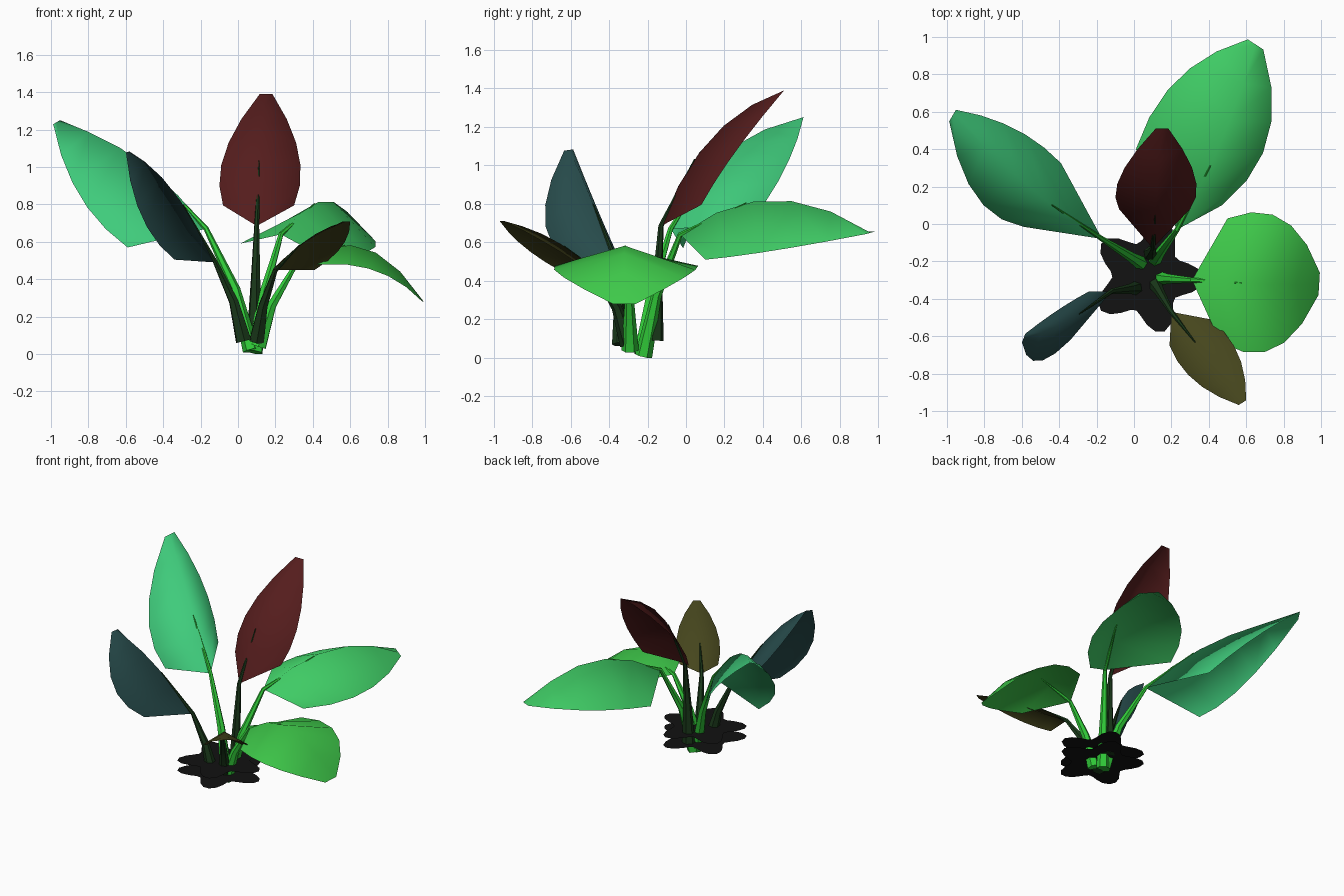
import bpy, bmesh
from math import sin, cos, radians
from mathutils import Vector as V

if "Cube" in bpy.data.objects:
    bpy.data.objects.remove(bpy.data.objects["Cube"])


def material(name, rgb):
    m = bpy.data.materials.new(name)
    m.diffuse_color = (*rgb, 1)
    m.use_nodes = True
    m.node_tree.nodes["Principled BSDF"].inputs["Base Color"].default_value = m.diffuse_color
    return m


def mesh_object(name, bm, mat, smooth=True):
    me = bpy.data.meshes.new(name)
    bm.to_mesh(me)
    bm.free()
    me.materials.append(mat)
    for p in me.polygons:
        p.use_smooth = smooth
    bpy.context.collection.objects.link(bpy.data.objects.new(name, me))


def through(a, b, c, t):
    # point on the parabola through a (start), b (middle), c (end)
    return a * (1 - t) * (1 - 2 * t) + b * 4 * t * (1 - t) + c * t * (2 * t - 1)


def blade(name, guides, mat, rows=6):
    # surface lofted across left edge, midrib and right edge
    bm = bmesh.new()
    grid = [[bm.verts.new(through(*g, r / (rows - 1))) for g in guides] for r in range(rows)]
    for lo, hi in zip(grid, grid[1:]):
        for i in range(2):
            bm.faces.new((lo[i], lo[i + 1], hi[i + 1], hi[i]))
    bm.normal_update()
    if sum(f.normal.z for f in bm.faces) < 0:
        bmesh.ops.reverse_faces(bm, faces=bm.faces[:])
    mesh_object(name, bm, mat)


def stem(name, path, mat):
    # tapered six-sided tube
    cu = bpy.data.curves.new(name, 'CURVE')
    cu.dimensions = '3D'
    cu.bevel_depth = 1
    cu.bevel_resolution = 1
    cu.use_fill_caps = True
    sp = cu.splines.new('POLY')
    sp.points.add(len(path) - 1)
    for p, co, r in zip(sp.points, path, (0.045, 0.027, 0.014, 0.003)):
        p.co = (*co, 1)
        p.radius = r
    ob = bpy.data.objects.new(name, cu)
    bpy.context.collection.objects.link(ob)
    cu.materials.append(mat)
    bpy.ops.object.select_all(action='DESELECT')
    ob.select_set(True)
    bpy.context.view_layer.objects.active = ob
    bpy.ops.object.convert(target='MESH')
    bpy.ops.object.shade_smooth_by_angle()


def leaf(name, rgb, stem_mat, foot, base, mid, tip, side, sweep, droop):
    # midrib from base to tip; edges offset by side, swept forward and drooping
    foot, base, mid, tip, side, sweep = map(V, (foot, base, mid, tip, side, sweep))
    fold = V((sweep.x * 0.6, sweep.y * 0.6, -droop))
    edges = [(base + sweep + side * s, mid + fold + side * s * 1.05, tip + side * s * 0.18)
             for s in (-1, 1)]
    rib = (base, mid, tip)
    blade(name + "_leaf", (edges[0], rib, edges[1]), material(name, rgb))
    bend = foot.lerp(base, 0.35)
    bend.z = (foot.z + base.z) / 2
    stem(name + "_stem", (foot, bend, base, through(*rib, 0.36)), stem_mat)


green = material("stem_green", (0.03, 0.6, 0.04))
dark = material("stem_dark", (0.01, 0.04, 0.01))

# large green leaves
leaf("left", (.05, .6, .2), green, (.07, -.23, .02), (-.17, -.08, .67), (-.55, .19, 1.05),
     (-.97, .58, 1.24), (.1, .17, .06), (-.32, .235, -.04), .14)
leaf("back", (.05, .6, .13), green, (.09, -.22, .01), (.23, -.03, .64), (.47, .45, .82),
     (.65, .96, .65), (.23, -.15, -.04), (.01, .28, -.09), .22)
leaf("right", (.05, .6, .07), green, (.11, -.29, .04), (.31, -.3, .48), (.67, -.32, .57),
     (.99, -.32, .28), (.02, .33, 0), (.17, 0, 0), .13)

# smaller dark leaves
leaf("dark_left", (.02, .07, .07), dark, (.03, -.34, .07), (-.12, -.36, .49), (-.36, -.52, .89),
     (-.59, -.61, 1.08), (.05, .13, .02), (-.17, -.13, .035), .135)
leaf("dark_back", (.09, .012, .012), dark, (.09, -.16, .09), (.1, -.13, .685), (.12, .13, 1.14),
     (.15, .51, 1.39), (.19, 0, 0), (.01, .21, .11), .07)
leaf("dark_front", (.06, .06, .012), dark, (.1, -.3, .07), (.2, -.47, .45), (.38, -.7, .62),
     (.58, -.955, .71), (.11, .07, 0), (.1, -.11, 0), .045)

# two flat five-lobed soil sheets
soil = material("soil", (.006, .006, .006))
for i, z in enumerate((.09, .165)):
    bm = bmesh.new()
    ring = []
    for k in range(40):
        a = radians(k * 9)
        r = .245 + .06 * cos(5 * (a - radians(142)))
        ring.append(bm.verts.new((.07 + r * cos(a), -.285 + r * sin(a), z)))
    bm.faces.new(ring)
    mesh_object(f"soil_sheet_{i + 1}", bm, soil, False)
